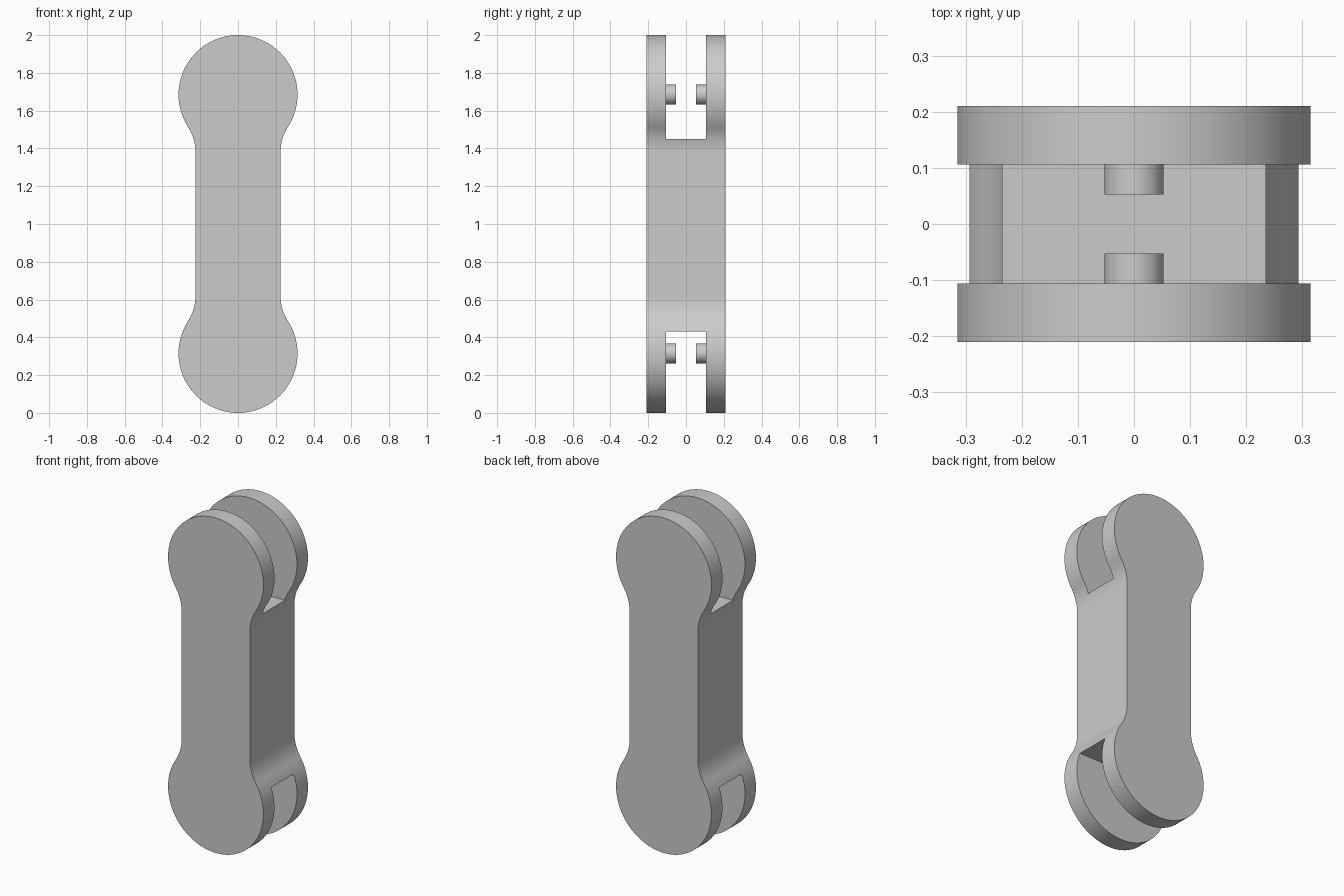
import bpy, bmesh
from math import sin, cos, pi, atan2, sqrt, radians
from mathutils import Vector, Matrix

HEIGHT = 2.0
HALF_DEPTH = 0.21
HALF_SLOT = 0.106
END_R = 0.315        # rounded ends
HALF_WAIST = 0.225   # straight shank
FILLET_R = 0.25      # blend between shank and ends
PEG_R = 0.053
SLOT_FLOORS = (0.43, 1.45)

default = bpy.data.objects.get("Cube")
if default:
    bpy.data.objects.remove(default, do_unlink=True)

grey = bpy.data.materials.new("light_grey")
grey.use_nodes = True
grey.diffuse_color = (0.6, 0.6, 0.6, 1)
grey.node_tree.nodes["Principled BSDF"].inputs["Base Color"].default_value = (0.6, 0.6, 0.6, 1)


def make_object(name, bm):
    bmesh.ops.recalc_face_normals(bm, faces=bm.faces)
    mesh = bpy.data.meshes.new(name)
    bm.to_mesh(mesh)
    bm.free()
    mesh.materials.append(grey)
    obj = bpy.data.objects.new(name, mesh)
    bpy.context.collection.objects.link(obj)
    return obj


def activate(obj):
    bpy.ops.object.select_all(action="DESELECT")
    obj.select_set(True)
    bpy.context.view_layer.objects.active = obj


def smooth(obj):
    activate(obj)
    bpy.ops.object.shade_smooth_by_angle(angle=radians(30))


def arc(cx, cz, r, start, end, steps):
    angles = [start + (end - start) * i / steps for i in range(steps + 1)]
    return [(cx + r * cos(a), cz + r * sin(a)) for a in angles]


def outline():
    """Dumbbell outline: one quarter, mirrored up and then across."""
    cx = HALF_WAIST + FILLET_R
    rise = sqrt((END_R + FILLET_R) ** 2 - cx ** 2)
    touch = atan2(rise, cx)
    quarter = arc(0, END_R, END_R, -pi / 2, touch, 36)
    quarter += arc(cx, END_R + rise, FILLET_R, pi + touch, pi, 12)[1:]
    right = quarter + [(x, HEIGHT - z) for x, z in reversed(quarter)]
    return right + [(-x, z) for x, z in reversed(right[1:-1])]


# Solid link body, extruded front to back
bm = bmesh.new()
face = bm.faces.new([bm.verts.new((x, -HALF_DEPTH, z)) for x, z in outline()])
back = bmesh.ops.extrude_face_region(bm, geom=[face])["geom"]
bmesh.ops.translate(bm, vec=(0, 2 * HALF_DEPTH, 0),
                    verts=[v for v in back if isinstance(v, bmesh.types.BMVert)])
body = make_object("link_body", bm)

# Slots cut through both ends, leaving a fork at each
for name, low, high in (("lower", -0.2, SLOT_FLOORS[0]),
                        ("upper", SLOT_FLOORS[1], HEIGHT + 0.2)):
    bm = bmesh.new()
    bmesh.ops.create_cube(bm, size=1, matrix=Matrix.Translation((0, 0, (low + high) / 2))
                          @ Matrix.Diagonal((1, 2 * HALF_SLOT, high - low, 1)))
    cutter = make_object(name + "_slot_cutter", bm)
    cutter.hide_render = True
    cut = body.modifiers.new(name + "_slot", "BOOLEAN")
    cut.operation = "DIFFERENCE"
    cut.solver = "EXACT"
    cut.object = cutter
    activate(body)
    bpy.ops.object.modifier_apply(modifier=cut.name)
    bpy.data.objects.remove(cutter, do_unlink=True)
smooth(body)

# Short pivot pegs on the inner faces of the forks
PEG_TIP, PEG_ROOT = 0.053, HALF_SLOT + 0.004
for level, z in (("lower", END_R), ("upper", HEIGHT - END_R)):
    for side, sign in (("front", -1), ("back", 1)):
        bm = bmesh.new()
        place = Matrix.Translation(Vector((0, sign * (PEG_TIP + PEG_ROOT) / 2, z)))
        bmesh.ops.create_cone(bm, cap_ends=True, segments=40, radius1=PEG_R, radius2=PEG_R,
                              depth=PEG_ROOT - PEG_TIP,
                              matrix=place @ Matrix.Rotation(pi / 2, 4, "X"))
        smooth(make_object(f"{level}_{side}_peg", bm))
